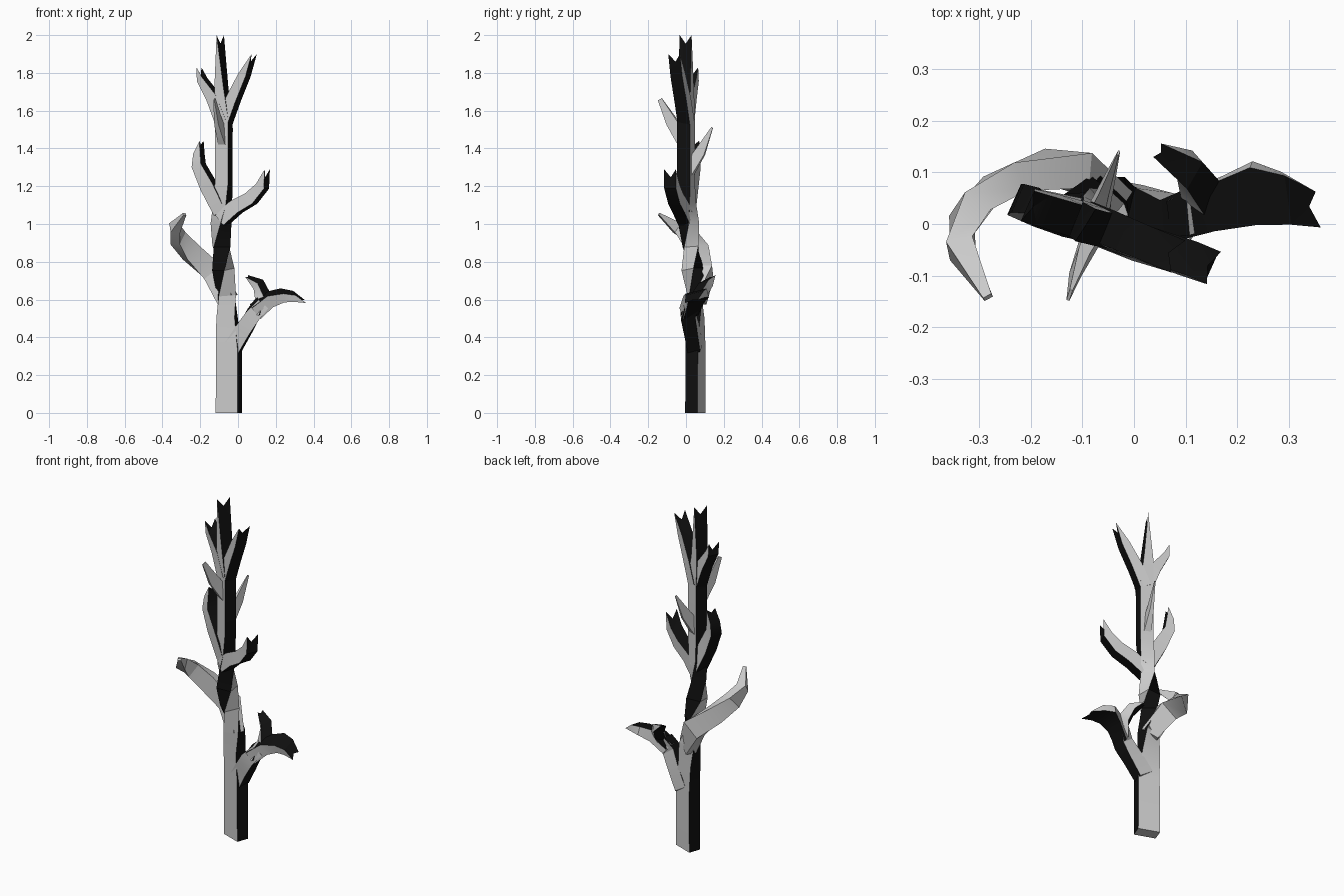
import bpy, bmesh, math
from mathutils import Vector

bark = bpy.data.materials.new("dark_edge")
bark.diffuse_color = (0.005, 0.005, 0.005, 1)
plain = bpy.data.materials.new("plain_grey")
plain.diffuse_color = (0.8, 0.8, 0.8, 1)


def limb(name, rows, angle=None, tilt=0.0, dark=True, notch=0.045):
    """Sweep a flat plank. rows: x, y, z, half width, half thickness, [thickness angle].
    The thickness angle is taken across the path when none is given."""
    pts = [Vector(r[:3]) for r in rows]
    bm = bmesh.new()
    rings = []
    for i, r in enumerate(rows):
        tan = (pts[min(i + 1, len(pts) - 1)] - pts[max(i - 1, 0)]).normalized()
        a = r[5] if len(r) > 5 else angle
        if a is None:
            th = tan.cross(Vector((0, 0, 1))).normalized()
        else:
            th = Vector((math.cos(math.radians(a)), math.sin(math.radians(a)), tilt))
        wd = th.cross(tan).normalized() * r[3]
        th = th * r[4]
        c = pts[i]
        if r[3] > 0:
            corners = [c - wd - th, c + wd - th, c + wd + th, c - wd + th]
            rings.append([bm.verts.new(p) for p in corners])
        else:
            f, b = bm.verts.new(c - th), bm.verts.new(c + th)
            mid = bm.verts.new(c - tan * notch)

    def face(vs, m):
        bm.faces.new(vs).material_index = m

    edge = 1 if dark else 0
    for p, q in zip(rings, rings[1:]):
        for k in range(4):
            j = (k + 1) % 4
            face((p[k], p[j], q[j], q[k]), edge if k % 2 else 0)
    face(rings[0][::-1], 0)
    e = rings[-1]
    if rows[-1][3] > 0:
        face(e, 0)
    else:
        # swallow-tail tip: front and back points with a notch between
        face((e[0], e[1], f), 0)
        face((e[2], e[3], b), 0)
        for u, v, s, t in ((e[1], e[2], f, b), (e[3], e[0], b, f)):
            face((u, mid, s), edge)
            face((u, v, mid), edge)
            face((v, t, mid), edge)
    bmesh.ops.recalc_face_normals(bm, faces=bm.faces)
    me = bpy.data.meshes.new(name)
    bm.to_mesh(me)
    bm.free()
    me.materials.append(plain)
    me.materials.append(bark)
    ob = bpy.data.objects.new(name, me)
    bpy.context.collection.objects.link(ob)
    bpy.ops.object.select_all(action='DESELECT')
    ob.select_set(True)
    bpy.context.view_layer.objects.active = ob
    bpy.ops.object.shade_smooth_by_angle(angle=math.radians(30))
    return ob


# Trunk, making half a turn in the middle
limb("trunk", [
    (-.048, .05, 0, .062, .035, 70), (-.048, .05, .34, .06, .035, 70),
    (-.058, .052, .5, .05, .035, 76), (-.06, .05, .62, .046, .037, 95),
    (-.078, .035, .76, .042, .042, 140), (-.088, .024, .88, .038, .044, 185),
    (-.09, .015, 1.0, .038, .04, 222), (-.082, .005, 1.1, .038, .036, 242),
    (-.075, 0, 1.22, .037, .036, 250), (-.076, 0, 1.56, .037, .036, 250),
    (-.088, 0, 1.72, .026, .035, 248), (-.094, -.002, 2.0, 0, .037, 238)])

# Low right bough and its two twigs
limb("low_right_branch", [
    (-.03, .05, .34, .045, .034, 72), (.03, .03, .44, .042, .036, 75),
    (.08, .01, .52, .04, .038, 85), (.13, .03, .585, .035, .045, 95)], tilt=.2)
limb("low_right_outer_twig", [
    (.09, .015, .535, .038, .04), (.165, .04, .6, .034, .045),
    (.235, .06, .622, .024, .056), (.295, .05, .617, .018, .048),
    (.357, .028, .59, 0, .035)], angle=98, tilt=.25, notch=.02)
limb("low_right_inner_twig", [
    (.1, .015, .53, .032, .035), (.133, .06, .61, .03, .035),
    (.108, .105, .68, .022, .03), (.045, .143, .725, 0, .015)],
    angle=60, tilt=.3, notch=.01)

# Left bough curling round from the back to the front
limb("left_branch", [
    (-.055, .06, .6, .05, .03), (-.13, .108, .745, .058, .034),
    (-.25, .078, .85, .05, .03), (-.318, .022, .925, .042, .03),
    (-.335, -.047, .98, .03, .026), (-.283, -.142, 1.052, .006, .009)], dark=False)

# Middle and top forks
limb("middle_right_branch", [
    (-.085, 0, 1.02, .035, .035), (-.01, -.03, 1.09, .037, .035),
    (.07, -.055, 1.135, .034, .034), (.13, -.075, 1.2, .026, .034),
    (.155, -.085, 1.29, 0, .034)], angle=66)
limb("middle_left_branch", [
    (-.085, .005, 1.06, .035, .035), (-.155, .02, 1.2, .038, .034),
    (-.208, .037, 1.31, .028, .033), (-.207, .042, 1.37, .02, .03),
    (-.193, .045, 1.44, 0, .027)], angle=66, notch=.02)
limb("top_right_branch", [
    (-.07, 0, 1.54, .032, .035), (-.025, -.018, 1.66, .03, .035),
    (.035, -.043, 1.79, .022, .034), (.086, -.063, 1.9, 0, .034)], angle=66)
limb("top_left_branch", [
    (-.08, 0, 1.54, .032, .034), (-.13, .015, 1.67, .03, .033),
    (-.19, .032, 1.765, .018, .032), (-.207, .035, 1.83, 0, .032)], angle=66)

# Thin blade twigs on the front and back faces
limb("front_blade_twig", [
    (-.075, -.01, 1.44, .035, .02), (-.105, -.075, 1.54, .03, .012),
    (-.125, -.138, 1.66, .012, .003)], dark=False)
limb("back_blade_twig", [
    (-.075, .01, 1.28, .035, .02), (-.052, .075, 1.38, .028, .01),
    (-.03, .138, 1.51, .005, .002)], dark=False)
